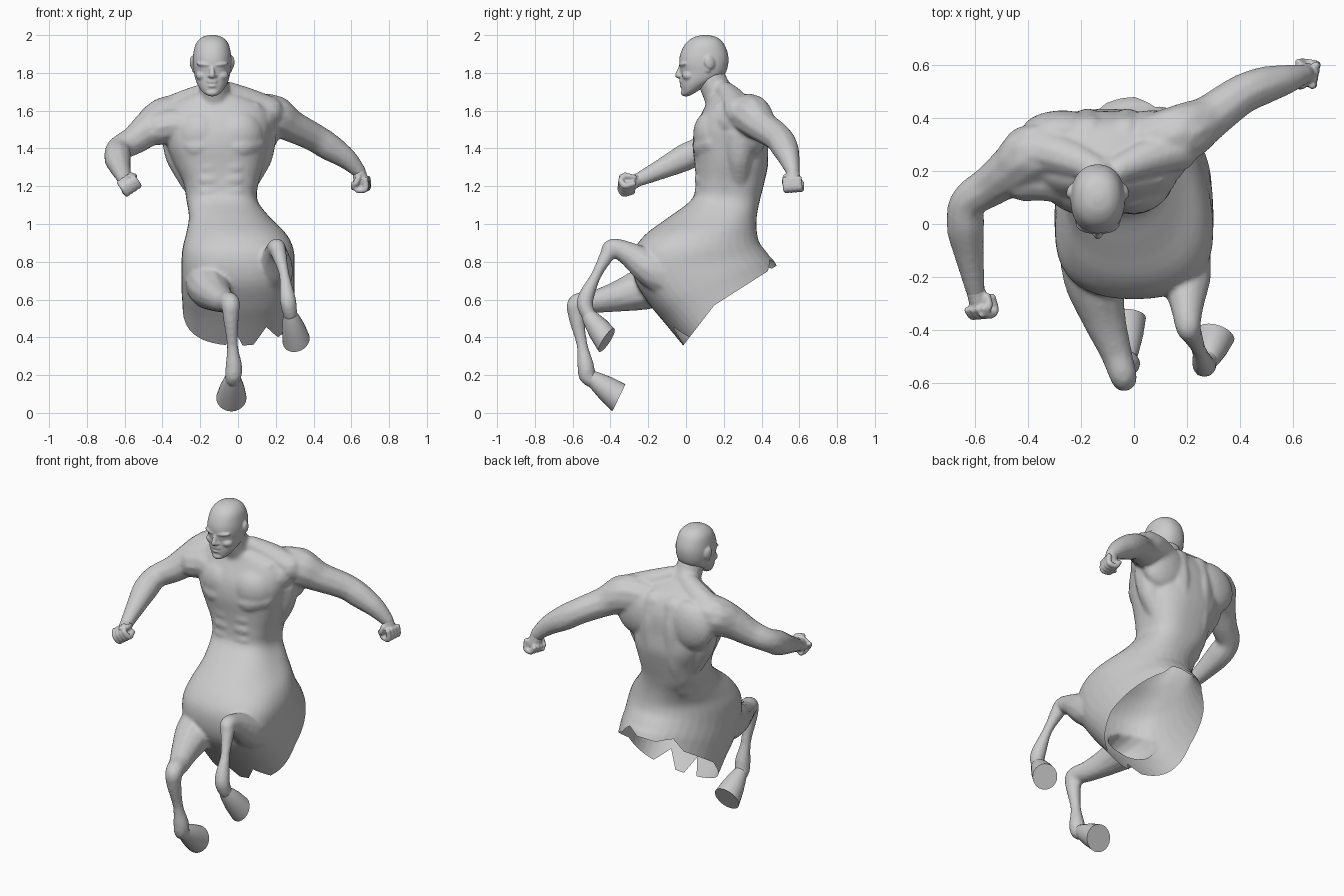
import bpy, bmesh, math
from mathutils import Vector, Matrix

if "Cube" in bpy.data.objects:
    bpy.data.objects.remove(bpy.data.objects["Cube"])

clay = bpy.data.materials.new("light_grey_clay")
clay.use_nodes = True
clay.diffuse_color = (0.6, 0.6, 0.6, 1)
clay.node_tree.nodes["Principled BSDF"].inputs["Base Color"].default_value = (0.6, 0.6, 0.6, 1)


def smooth_rows(rows, n):
    """Catmull-Rom interpolation of tuples of any length."""
    out = []
    for i in range(len(rows) - 1):
        a, b, c, d = rows[max(i - 1, 0)], rows[i], rows[i + 1], rows[min(i + 2, len(rows) - 1)]
        for k in range(n):
            t = k / n
            out.append([0.5 * (2 * q + (r - p) * t + (2 * p - 5 * q + 4 * r - s) * t * t
                               + (3 * q - p - 3 * r + s) * t ** 3) for p, q, r, s in zip(a, b, c, d)])
    return out + [list(rows[-1])]


def blob(bm, loc, radii, rot=(0, 0, 0), sub=3):
    m = Matrix.LocRotScale(Vector(loc), Matrix.Rotation(rot[2], 3, 'Z') @ Matrix.Rotation(rot[1], 3, 'Y')
                           @ Matrix.Rotation(rot[0], 3, 'X'), Vector(radii))
    bmesh.ops.create_icosphere(bm, subdivisions=sub, radius=1, matrix=m)


def limb(bm, path, n=9):
    for x, y, z, r in smooth_rows(path, n):
        blob(bm, (x, y, z), (r, r, r), sub=2)


def loft(bm, rows, n=4, sides=40):
    """Rows hold front y, z, back y, z, centre x, half width, squareness and forward lean of the widest point."""
    rings = []
    for fy, fz, by, bz, cx, hw, power, lean in smooth_rows(rows, n):
        ring = []
        for k in range(sides):
            a = 2 * math.pi * k / sides
            c, s = [math.copysign(abs(v) ** (2 / power), v) for v in (math.cos(a), math.sin(a))]
            t = 0.5 + 0.5 * s - lean * (1 - s * s)
            ring.append(bm.verts.new((cx + hw * c, fy + (by - fy) * t, fz + (bz - fz) * t)))
        rings.append(ring)
    skin(bm, rings)


def skin(bm, rings):
    count = len(rings[0])
    for a, b in zip(rings, rings[1:]):
        for k in range(count):
            j = (k + 1) % count
            bm.faces.new((a[k], a[j], b[j], b[k]))
    bm.faces.new(rings[0][::-1])
    bm.faces.new(rings[-1])


def make(name, bm, voxel=0, iterations=4):
    bmesh.ops.recalc_face_normals(bm, faces=bm.faces)
    me = bpy.data.meshes.new(name)
    bm.to_mesh(me)
    bm.free()
    ob = bpy.data.objects.new(name, me)
    bpy.context.scene.collection.objects.link(ob)
    if voxel:
        mod = ob.modifiers.new("blend", 'REMESH')
        mod.mode, mod.voxel_size = 'VOXEL', voxel
        mod = ob.modifiers.new("soften", 'SMOOTH')
        mod.factor, mod.iterations = 0.5, iterations
        dg = bpy.context.evaluated_depsgraph_get()
        ob.data = bpy.data.meshes.new_from_object(ob.evaluated_get(dg))
        ob.modifiers.clear()
        bpy.data.meshes.remove(me)
    ob.data.materials.clear()
    ob.data.materials.append(clay)
    return ob


def shade(ob, angle=50):
    bpy.ops.object.select_all(action='DESELECT')
    ob.select_set(True)
    bpy.context.view_layer.objects.active = ob
    bpy.ops.object.shade_smooth_by_angle(angle=math.radians(angle))


# Trunk: shoulders, waist, then the wider animal chest and belly
bm = bmesh.new()
loft(bm, [(.12, 1.68, .27, 1.70, -.12, .12, 2.2, 0), (.10, 1.62, .37, 1.64, -.11, .25, 2.3, 0),
          (.05, 1.52, .42, 1.54, -.11, .285, 2.3, 0), (.035, 1.42, .43, 1.42, -.11, .27, 2.4, 0),
          (.045, 1.32, .435, 1.32, -.10, .24, 2.5, 0), (.05, 1.22, .415, 1.22, -.09, .20, 2.7, 0),
          (.03, 1.13, .39, 1.12, -.085, .188, 2.7, 0), (-.10, 1.03, .375, 1.04, -.045, .215, 2.4, .02),
          (-.22, .94, .375, .96, -.01, .265, 2.2, .08), (-.28, .84, .39, .90, 0, .295, 2.2, .11),
          (-.27, .70, .42, .86, 0, .30, 2.2, .12), (-.19, .57, .45, .82, 0, .30, 2.2, .12),
          (-.10, .46, .475, .79, 0, .295, 2.1, .12), (.08, .24, .57, .59, 0, .285, 2.1, .12)])
# Neck
limb(bm, [(-.12, .21, 1.62, .10), (-.125, .165, 1.70, .083), (-.13, .13, 1.78, .08)])
# Paired torso muscles, mirrored about the trunk's own centre line
for s in (-1, 1):
    cx = -.1
    blob(bm, (cx + s * .115, .13, 1.475), (.125, .09, .125), (0, 0, s * .25))            # chest
    limb(bm, [(cx + s * .062, .10, 1.41, .062), (cx + s * .12, .102, 1.41, .066),
              (cx + s * .18, .145, 1.43, .066)])                                         # chest lower edge
    blob(bm, (cx + s * .17, .35, 1.50), (.155, .08, .15), (0, s * .4, 0))                # shoulder blade
    limb(bm, [(cx + s * .07, .335, 1.58, .08), (cx + s * .075, .357, 1.45, .082),
              (cx + s * .075, .345, 1.25, .075), (cx + s * .08, .28, 1.06, .06)])        # back column
    limb(bm, [(cx + s * .22, .28, 1.48, .09), (cx + s * .21, .28, 1.36, .075),
              (cx + s * .145, .28, 1.22, .06)])                                          # flank
    limb(bm, [(cx + s * .05, .21, 1.70, .055), (cx + s * .15, .25, 1.65, .073),
              (cx + s * .26, .28, 1.595, .085)])                                         # neck to shoulder
    limb(bm, [(cx + s * .02, .125, 1.62, .016), (cx + s * .2, .17, 1.625, .018)])        # collar bone
    for z in (1.30, 1.235, 1.17):
        blob(bm, (cx + .01 + s * .055, .077, z), (.07, .032, .04))                       # stomach
# The shoulders are turned, so the right chest reaches further forward
limb(bm, [(-.22, .14, 1.51, .08), (-.33, .175, 1.525, .09), (-.42, .18, 1.51, .095)])
limb(bm, [(.02, .15, 1.51, .075), (.12, .24, 1.55, .085)])

# Arms
limb(bm, [(-.28, .28, 1.56, .11), (-.38, .265, 1.56, .118), (-.45, .21, 1.52, .10), (-.54, .145, 1.45, .08),
          (-.625, .085, 1.40, .07), (-.637, 0, 1.355, .074), (-.625, -.1, 1.305, .06), (-.60, -.25, 1.235, .038)])
limb(bm, [(.07, .31, 1.57, .11), (.18, .345, 1.575, .113), (.28, .40, 1.52, .088), (.40, .485, 1.46, .077),
          (.48, .52, 1.41, .074), (.57, .545, 1.35, .058), (.64, .565, 1.28, .038)])
# Forelegs
limb(bm, [(.17, -.08, .71, .12), (.195, -.18, .76, .10), (.20, -.30, .84, .066), (.205, -.39, .875, .048),
          (.22, -.42, .83, .04), (.245, -.475, .73, .029), (.262, -.53, .61, .044), (.272, -.53, .55, .042),
          (.285, -.49, .48, .036)])
limb(bm, [(-.16, -.04, .72, .135), (-.15, -.20, .665, .118), (-.115, -.35, .62, .085), (-.07, -.48, .59, .062),
          (-.04, -.575, .58, .052), (-.038, -.58, .51, .044), (-.03, -.55, .36, .031), (-.022, -.53, .245, .046),
          (-.025, -.52, .19, .044), (-.03, -.46, .155, .038)])
body = make("body", bm, 0.011, 4)

# Open the rear of the trunk and cut ragged notches into its rim
bm = bmesh.new()
bm.from_mesh(body.data)
n = Vector((0, .65, -.76))
rim = Vector((0, -.02, .35))
along = Vector((0, .76, .65))


def cut(planes, low, high):
    """Remove trunk faces that lie beyond every plane."""
    def near(f):
        c = f.calc_center_median()
        return c.y > -.2 and c.z < 1.05 and low < (c - rim).dot(along) < high
    for co, no in planes:
        faces = [f for f in bm.faces if near(f)]
        geom = set(faces) | {e for f in faces for e in f.edges} | {v for f in faces for v in f.verts}
        bmesh.ops.bisect_plane(bm, geom=list(geom), plane_co=co, plane_no=no, dist=1e-5)
    dead = [f for f in bm.faces if near(f)
            and all((f.calc_center_median() - co).dot(no) > 0 for co, no in planes)]
    bmesh.ops.delete(bm, geom=dead, context='FACES')


bend = Vector((0, .15, .57))
cut([(bend, Vector((0, .22, -.17))), (bend, Vector((0, .21, -.33)))], -9, 9)
for x0, w, h, low, high in ((-.02, .045, .11, -9, .2), (.15, .07, .11, -9, .25),
                            (.08, .08, .05, .4, 9), (-.18, .08, .06, .4, 9)):
    apex = rim + Vector((x0, 0, 0)) - n * h
    cut([(apex, n - Vector((s * h / w, 0, 0))) for s in (-1, 1)], low, high)
bm.to_mesh(body.data)
bm.free()
shade(body, 60)

# Head: skull and jaw, then the features
bm = bmesh.new()
hx = -.137
skull = [(.085, 2.0, .115, 2.0, .015), (.04, 1.988, .165, 1.988, .055), (-.003, 1.955, .20, 1.955, .086),
         (-.03, 1.90, .222, 1.90, .10), (-.036, 1.85, .224, 1.85, .103), (-.028, 1.80, .21, 1.80, .096),
         (-.027, 1.76, .18, 1.77, .088), (-.024, 1.72, .14, 1.75, .075), (-.014, 1.685, .08, 1.715, .05),
         (.01, 1.675, .04, 1.69, .02)]
loft(bm, [(*row[:4], hx, row[4], 2.2, 0) for row in skull])
limb(bm, [(hx, -.027, 1.835, .011), (hx, -.036, 1.81, .013), (hx, -.043, 1.787, .016)])  # nose
blob(bm, (hx, -.022, 1.757), (.03, .013, .02))                                           # upper lip
blob(bm, (hx, -.02, 1.731), (.026, .014, .009))                                          # lower lip
blob(bm, (hx, -.004, 1.695), (.034, .024, .02))                                          # chin
for s in (-1, 1):
    blob(bm, (hx + s * .042, -.014, 1.845), (.044, .02, .012), (0, s * -.1, s * .3))     # brow
    blob(bm, (hx + s * .055, .008, 1.785), (.034, .026, .024), (0, 0, s * .5))           # cheek
    blob(bm, (hx + s * .014, -.03, 1.783), (.011, .014, .01))                            # nostril
    blob(bm, (hx + s * .103, .125, 1.855), (.014, .028, .036), (.2, 0, s * .3))          # ear
    blob(bm, (hx + s * .097, .115, 1.82), (.01, .015, .018))                             # ear lobe
shade(make("head", bm, 0.006, 2), 60)


# Fists: palm, four curled fingers and a thumb
def fist(name, wrist, centre, across):
    bm = bmesh.new()
    w, c = Vector(wrist), Vector(centre)
    fwd = (c - w).normalized()
    side = Vector(across)
    side = (side - fwd * side.dot(fwd)).normalized()
    curl = fwd.cross(side)
    limb(bm, [(*w, .036), (*c, .043)], 4)
    for k in range(4):
        p = c + side * (k - 1.5) * .025
        limb(bm, [(*(p + curl * .032 - fwd * .01), .016), (*(p + fwd * .038 + curl * .022), .017),
                  (*(p + fwd * .036 - curl * .02), .016), (*(p - curl * .038), .014)], 4)
    limb(bm, [(*(c - fwd * .03 - side * .04), .017), (*(c - side * .048 - curl * .02), .016),
              (*(c + fwd * .02 - side * .025 - curl * .045), .013)], 4)
    shade(make(name, bm, 0.006, 2), 60)


fist("right_fist", (-.60, -.25, 1.235), (-.58, -.305, 1.212), (-.8, 0, -.5))
fist("left_fist", (.64, .565, 1.28), (.652, .568, 1.222), (.2, 1, 0))


# Hooves: flared, with a flat sole turned to its own angle
def hoof(name, top, sole, facing, r_top, r_sole):
    bm = bmesh.new()
    a, b = Vector(top), Vector(sole)
    start, end = (b - a).normalized(), Vector(facing).normalized()
    rings = []
    for t, r in ((0, r_top * .8), (.15, r_top), (.55, (r_top + r_sole) * .52), (1, r_sole)):
        rot = start.lerp(end, t).to_track_quat('Z', 'Y').to_matrix()
        rings.append([bm.verts.new(a.lerp(b, t) + rot @ Vector(
            (r * math.cos(k * math.pi / 12), r * math.sin(k * math.pi / 12), 0))) for k in range(24)])
    skin(bm, rings)
    shade(make(name, bm), 35)


hoof("left_hoof", (.277, -.52, .52), (.308, -.42, .385), (.25, .8, -.52), .046, .074)
hoof("right_hoof", (-.027, -.505, .19), (-.035, -.355, .08), (0, .9, -.43), .047, .08)
